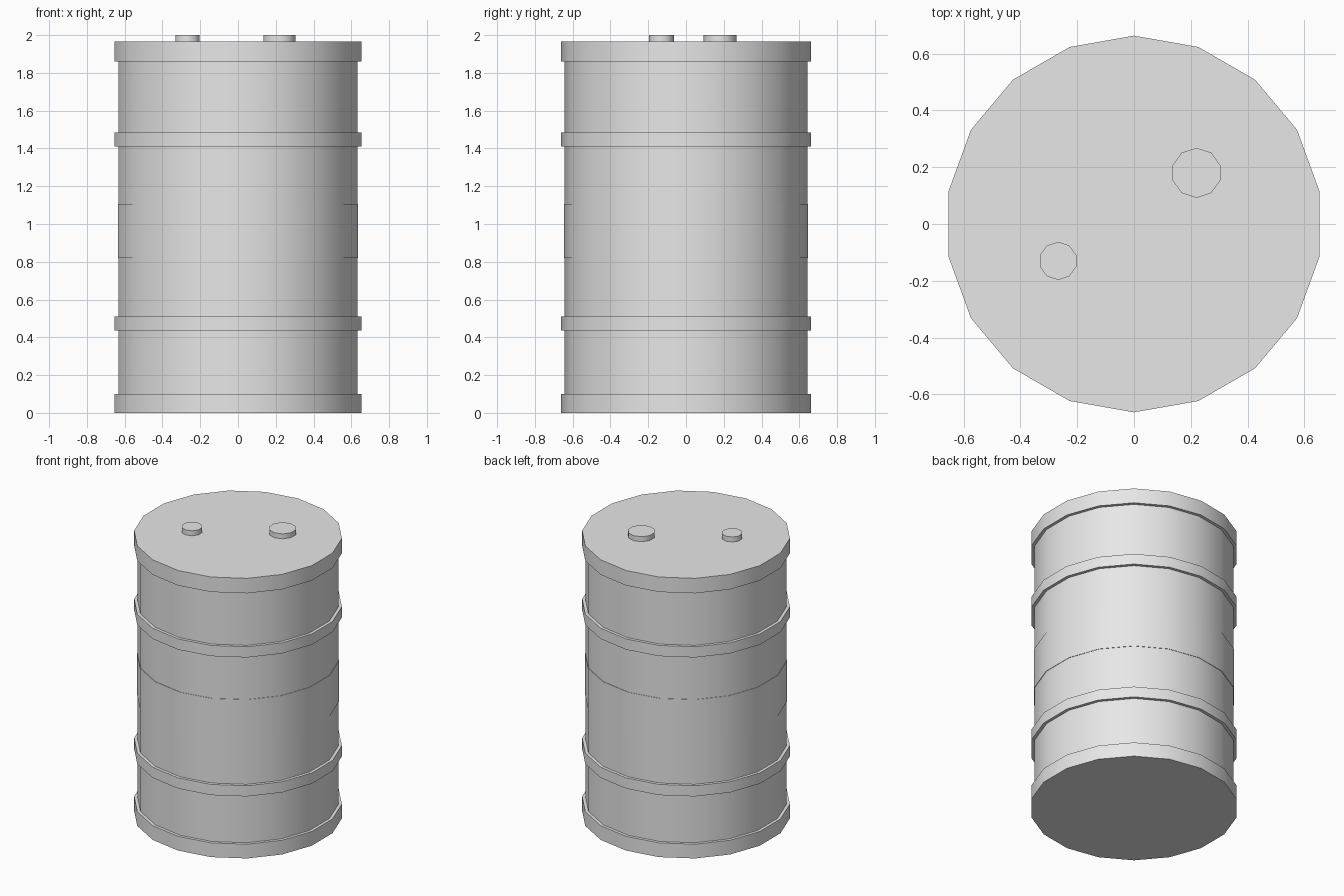
import bpy
import bmesh
from math import sin, cos, tau, radians

cube = bpy.data.objects.get("Cube")
if cube:
    bpy.data.objects.remove(cube, do_unlink=True)

GREY = (0.8, 0.8, 0.8, 1.0)
metal = bpy.data.materials.new("plain_grey_metal")
metal.use_nodes = True
metal.diffuse_color = GREY
metal.node_tree.nodes["Principled BSDF"].inputs["Base Color"].default_value = GREY

SIDES = 18
BODY_R = 0.642
HOOP_R = 0.663


def lathe(name, profile, sides=SIDES, centre=(0, 0), cap_start=False, cap_end=False):
    """Sweep (radius, height) points around a vertical axis, with optional flat ends."""
    bm = bmesh.new()
    angles = [tau * i / sides for i in range(sides)]
    rings = [[bm.verts.new((r * sin(a), r * cos(a), z)) for a in angles]
             for r, z in profile]
    for low, high in zip(rings, rings[1:]):
        for i in range(sides):
            j = (i + 1) % sides
            bm.faces.new((low[i], high[i], high[j], low[j]))
    if cap_start:
        bm.faces.new(rings[0])
    if cap_end:
        bm.faces.new(rings[-1][::-1])
    mesh = bpy.data.meshes.new(name)
    bm.to_mesh(mesh)
    bm.free()
    mesh.materials.append(metal)
    obj = bpy.data.objects.new(name, mesh)
    obj.location = (*centre, 0)
    bpy.context.collection.objects.link(obj)
    bpy.ops.object.select_all(action='DESELECT')
    obj.select_set(True)
    bpy.context.view_layer.objects.active = obj
    bpy.ops.object.shade_smooth_by_angle(angle=radians(40))
    return obj


def hoop(name, radius, low, high):
    """Raised ring standing out from the drum wall."""
    return lathe(name, [(BODY_R, low), (radius, low), (radius, high), (BODY_R, high)])


# Drum wall
lathe("drum_wall", [(BODY_R, 0.1), (BODY_R, 1.86)])

# Closed rims at both ends
lathe("bottom_rim", [(HOOP_R, 0), (HOOP_R, 0.1), (BODY_R, 0.1)], cap_start=True)
lathe("top_rim", [(BODY_R, 1.86), (HOOP_R, 1.86), (HOOP_R, 1.965)], cap_end=True)

# Rolling hoops and the thin middle band
hoop("lower_hoop", HOOP_R, 0.435, 0.51)
hoop("upper_hoop", HOOP_R, 1.41, 1.485)
hoop("middle_band", BODY_R + 0.003, 0.82, 1.105)

# Bung caps on the lid
for name, radius, centre in (("large_bung", 0.088, (0.22, 0.18)),
                             ("small_bung", 0.067, (-0.267, -0.13))):
    lathe(name, [(radius, 1.965), (radius, 2.0)], sides=10, centre=centre, cap_end=True)
